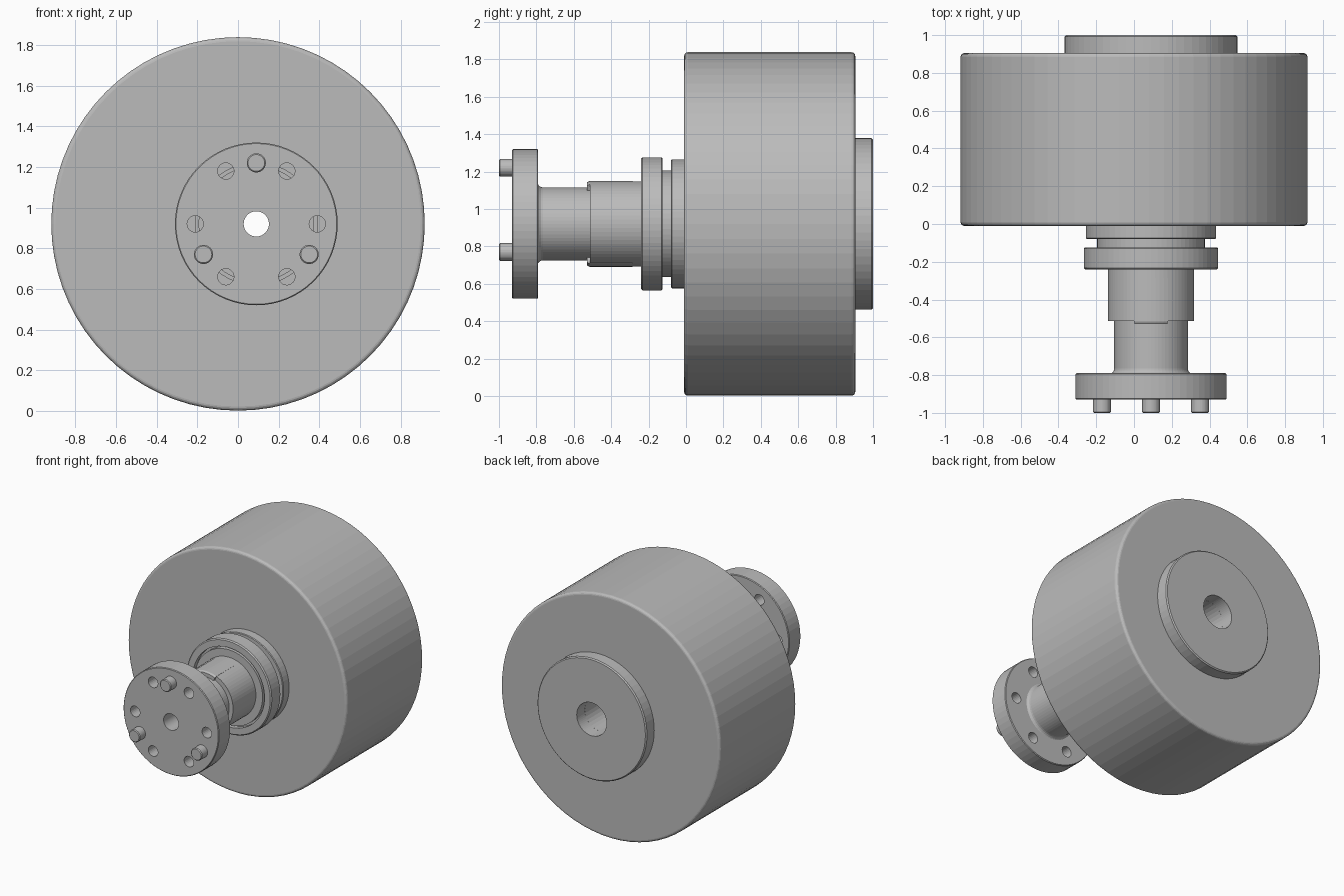
import bpy, bmesh, math

if "Cube" in bpy.data.objects:
    bpy.data.objects.remove(bpy.data.objects["Cube"])

ZC = 0.92        # height of the main axis
SX = 0.09        # sideways offset of the shaft axis
TAU = 2 * math.pi

steel = bpy.data.materials.new("grey_steel")
steel.diffuse_color = (0.5, 0.5, 0.5, 1)
steel.use_nodes = True
steel.node_tree.nodes["Principled BSDF"].inputs["Base Color"].default_value = steel.diffuse_color


def revolve(name, profile, x=SX, z=ZC, segs=64, start=0.0, sweep=TAU):
    """Turn a closed (radius, y) profile about an axis parallel to y."""
    bm = bmesh.new()
    full = sweep >= TAU - 1e-6
    count = segs if full else segs + 1
    rings = []
    for i in range(count):
        a = start + sweep * i / segs
        rings.append([bm.verts.new((x + r * math.cos(a), y, z + r * math.sin(a)))
                      for r, y in profile])
    n = len(profile)
    for i in range(segs):
        a, b = rings[i], rings[(i + 1) % count]
        for j in range(n):
            k = (j + 1) % n
            if profile[j][0] == 0 and profile[k][0] == 0:
                continue
            bm.faces.new((a[j], a[k], b[k], b[j]))
    if not full:
        bm.faces.new(rings[0])
        bm.faces.new(rings[-1])
    bmesh.ops.remove_doubles(bm, verts=bm.verts, dist=1e-5)
    bmesh.ops.dissolve_degenerate(bm, dist=1e-6, edges=bm.edges)
    bmesh.ops.recalc_face_normals(bm, faces=bm.faces)
    mesh = bpy.data.meshes.new(name)
    bm.to_mesh(mesh)
    bm.free()
    mesh.materials.append(steel)
    ob = bpy.data.objects.new(name, mesh)
    bpy.context.collection.objects.link(ob)
    return ob


def rod(name, r, y0, y1, x=SX, z=ZC, segs=32, c=0.0):
    """Solid cylinder with an optional chamfer at its front end."""
    prof = [(0, y0), (r - c, y0), (r, y0 + c), (r, y1), (0, y1)] if c else \
           [(0, y0), (r, y0), (r, y1), (0, y1)]
    return revolve(name, prof, x, z, segs)


def cut(ob, cutter):
    """Subtract the cutter from the object and discard it."""
    cutter.hide_render = True
    mod = ob.modifiers.new("cut", 'BOOLEAN')
    mod.operation = 'DIFFERENCE'
    mod.solver = 'EXACT'
    mod.object = cutter
    bpy.context.view_layer.objects.active = ob
    bpy.ops.object.modifier_apply(modifier=mod.name)
    bpy.data.objects.remove(cutter)


def arc(r, y, rad, a0, a1, steps=4):
    """Rounded corner points, in the (radius, y) plane."""
    return [(r + rad * math.cos(math.radians(a0 + (a1 - a0) * i / steps)),
             y + rad * math.sin(math.radians(a0 + (a1 - a0) * i / steps)))
            for i in range(steps + 1)]


def on_circle(deg, r=0.3):
    a = math.radians(deg)
    return SX + r * math.cos(a), ZC + r * math.sin(a)


# Large drum housing with rounded rims and an off-centre bore
R, F = 0.918, 0.02
housing = revolve("housing", [(0, -0.01)] + arc(R - F, -0.01 + F, F, -90, 0)
                  + arc(R - F, 0.905 - F, F, 0, 90) + [(0, 0.905)], x=0, segs=72)
cut(housing, rod("bore_cutter", 0.125, -0.05, 1.1))

# Rear boss
revolve("rear_boss", [(0.125, 0.9), (0.458, 0.9), (0.458, 0.992),
                      (0.45, 1.0), (0.125, 1.0)])

# Collar, groove and bearing in front of the housing
revolve("collar", [(0.12, 0.0), (0.345, 0.0), (0.345, -0.075), (0.34, -0.08),
                   (0.285, -0.08), (0.285, -0.13), (0.12, -0.13)])
revolve("bearing", [(0.2, -0.125), (0.35, -0.125), (0.356, -0.131),
                    (0.356, -0.232), (0.348, -0.24), (0.3, -0.24),
                    (0.3, -0.205), (0.284, -0.205), (0.284, -0.24), (0.2, -0.24)])

# Hollow stepped shaft with a fillet into the flange
revolve("shaft", [(0.062, 0.0), (0.228, 0.0), (0.228, -0.513), (0.195, -0.513)]
        + arc(0.225, -0.765, 0.03, 180, 270) + [(0.225, -0.8), (0.062, -0.8)])

# Slim keys set into the shaft, above and below
for name, mid in (("upper_key", 90), ("lower_key", 270)):
    half = math.radians(23)
    revolve(name, [(0.19, -0.53), (0.222, -0.53), (0.2295, -0.515),
                   (0.2295, -0.285), (0.19, -0.285)],
            segs=8, start=math.radians(mid) - half, sweep=2 * half)

# Front flange with six bolt holes
flange = revolve("flange", [(0.062, -0.79), (0.395, -0.79), (0.4, -0.795),
                            (0.4, -0.925), (0.395, -0.93), (0.062, -0.93)])
for deg in range(0, 360, 60):
    hx, hz = on_circle(deg)
    cut(flange, rod("hole_cutter", 0.04, -1.0, -0.7, hx, hz, 24))

# Three drive pins
for i, deg in enumerate((90, 210, 330)):
    px, pz = on_circle(deg)
    rod(f"drive_pin_{i + 1}", 0.047, -1.0, -0.9, px, pz, 32, 0.006)
